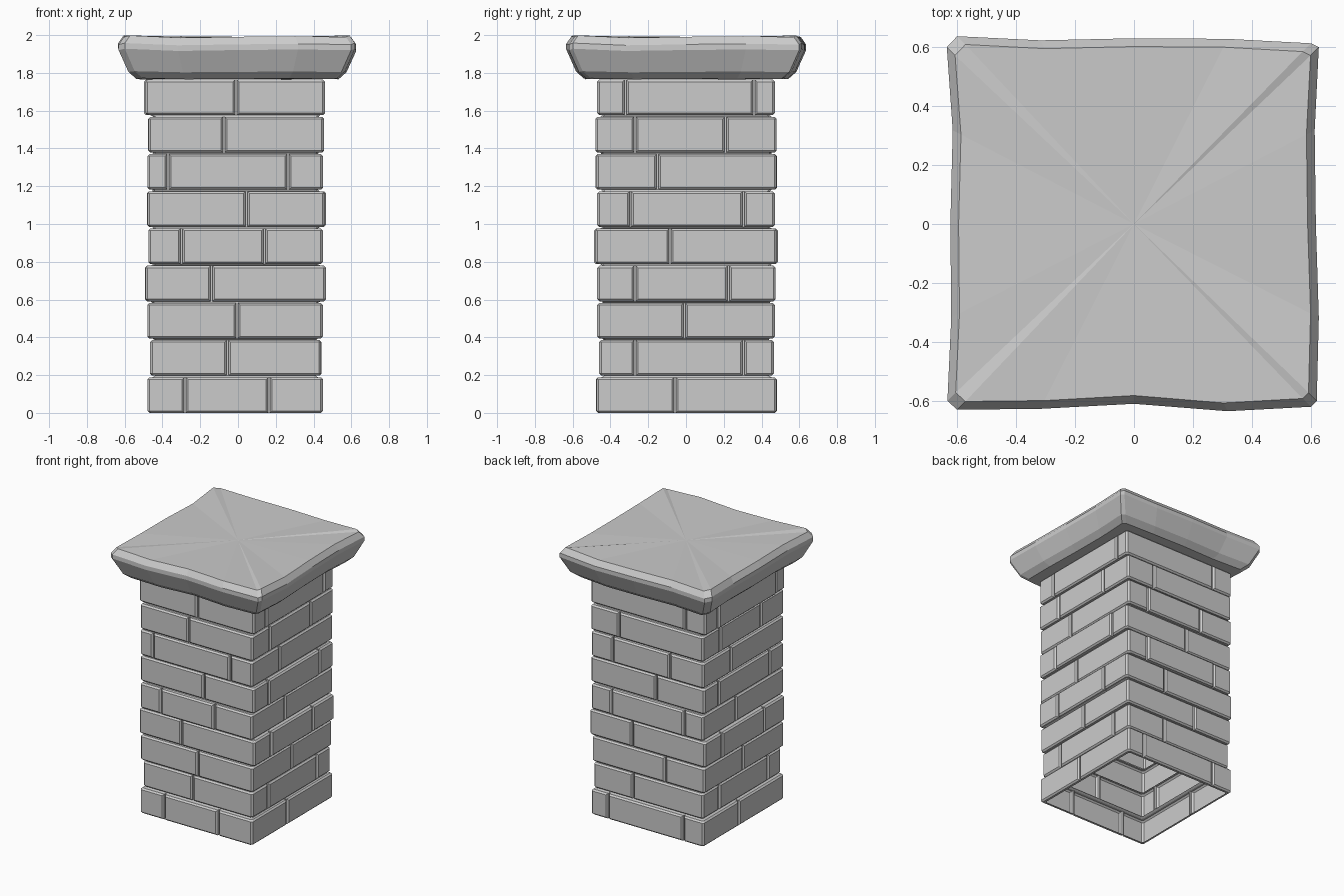
import bpy, bmesh, random

if "Cube" in bpy.data.objects:
    bpy.data.objects.remove(bpy.data.objects["Cube"])
random.seed(4)

PITCH, HEIGHT = 0.197, 0.188     # course spacing and brick height
GAP, BEVEL, DEPTH = 0.005, 0.011, 0.027
CHAMFER = 0.012

# per course: x range, y range, then joints on front, right, back and left
COURSES = [
    ((-.48, .45), (-.475, .48), (-.28, .165), (-.058,), (.31, -.31), (.058,)),
    ((-.465, .44), (-.46, .465), (-.055,), (-.27, .305), (.115,), (.27, -.305)),
    ((-.48, .45), (-.47, .47), (-.005,), (-.008,), (-.155,), (.008,)),
    ((-.49, .465), (-.47, .475), (-.14,), (-.27, .225), (.115,), (.27, -.225)),
    ((-.475, .45), (-.48, .48), (-.30, .14), (-.085,), (.28, -.32), (.085,)),
    ((-.48, .46), (-.47, .47), (.045,), (-.295, .305), (-.08,), (.295, -.305)),
    ((-.48, .45), (-.475, .48), (-.37, .265), (-.15,), (.27, -.20), (.15,)),
    ((-.475, .455), (-.48, .48), (-.075,), (-.27, .21), (.22,), (.27, -.21)),
    ((-.49, .46), (-.47, .47), (-.01,), (-.32, .36), (-.32,), (.32, -.36)),
]
DIR = (1, 1, -1, -1)             # walking direction along each side


def finish(bm, name):
    bmesh.ops.recalc_face_normals(bm, faces=bm.faces) if name == "cap_stone" else None
    me = bpy.data.meshes.new(name)
    bm.to_mesh(me)
    bm.free()
    ob = bpy.data.objects.new(name, me)
    bpy.context.collection.objects.link(ob)
    return ob


def bridge(bm, a, b):
    n = len(a)
    for i in range(n):
        bm.faces.new((a[i], a[(i + 1) % n], b[(i + 1) % n], b[i]))


def side_point(ext, s, t, d):
    (x0, x1), (y0, y1) = ext
    return ((t, y0 + d), (x1 - d, t), (t, y1 - d), (x0 + d, t))[s]


def corner(ext, s, d):
    """Chamfered corner at the end of side s, pushed in by d."""
    (x0, x1), (y0, y1) = ext
    n = (s + 1) % 4
    end = (x1, y1, x0, y0)[s]
    start = (y0, x1, y1, x0)[n] if n in (1, 3) else (x0, y0, x1, y1)[n]
    start = (x0, y0, x1, y1)[n]
    c = d + CHAMFER
    return [side_point(ext, s, end - DIR[s] * c, d),
            side_point(ext, n, start + DIR[n] * c, d)]


def brick(bm, ext, a, b, z0, z1):
    """Bevelled open-backed brick between joints a and b, wrapping a corner if needed."""
    (s, ta), (e, tb) = a, b
    out = random.uniform(0, .008) if s == e else 0
    rings, n = [], 0
    for d, inset in ((DEPTH + out, 0), (BEVEL, 0), (0, BEVEL)):
        d -= out
        k = GAP + inset
        path = [side_point(ext, s, ta + DIR[s] * k, d)]
        if s != e:
            path += corner(ext, s, d)
        path.append(side_point(ext, e, tb - DIR[e] * k, d))
        n = len(path)
        rings.append([bm.verts.new((*p, z0 + inset)) for p in path] +
                     [bm.verts.new((*p, z1 - inset)) for p in reversed(path)])
    bridge(bm, rings[0], rings[1])
    bridge(bm, rings[1], rings[2])
    f = rings[2]
    for i in range(n - 1):
        bm.faces.new((f[i], f[i + 1], f[-2 - i], f[-1 - i]))


def square_ring(bm, ext, z):
    return [bm.verts.new((*p, z)) for s in range(4) for p in corner(ext, s, DEPTH)]


# brick courses with mortar strips in the joints
for i, (xr, yr, *sides) in enumerate(COURSES):
    bm = bmesh.new()
    ext, z0 = (xr, yr), PITCH * i
    z1 = z0 + HEIGHT
    joints = [(s, t) for s in range(4) for t in sides[s]]
    for j, a in enumerate(joints):
        brick(bm, ext, a, joints[(j + 1) % len(joints)], z0, z1)
        s, t = a
        p = side_point(ext, s, t - DIR[s] * GAP, DEPTH)
        q = side_point(ext, s, t + DIR[s] * GAP, DEPTH)
        bm.faces.new([bm.verts.new(v) for v in
                      ((*p, z0), (*q, z0), (*q, z1), (*p, z1))])
    if i + 1 < len(COURSES):
        bridge(bm, square_ring(bm, ext, z1),
               square_ring(bm, COURSES[i + 1][:2], PITCH * (i + 1)))
    finish(bm, f"brick_course_{i + 1}")

# cap stone: stacked square rings with uneven edges
WAVE = ((.005, .008, .025, .0, .015), (.015, .008, .018, .022, .008),
        (.022, .007, .005, .012, -.002), (.0, .02, .012, .015, .002))
LIFT = (.008, -.004, .001, .004, .0)
PROFILE = ((.540, 1.768), (.582, 1.805), (.634, 1.92), (.634, 1.95), (.606, 1.99))
bm = bmesh.new()
rings = []
for h, z in PROFILE:
    ring = []
    box = ((-h, h), (-h, h))
    for s in range(4):
        for j, f in enumerate((-1, -.5, 0, .5, 1)):
            t = DIR[s] * f * (h - .035 if abs(f) == 1 else h)
            p = side_point(box, s, t, WAVE[s][j])
            ring.append(bm.verts.new((*p, z + LIFT[j] * (1 if z > 1.9 else .5))))
    rings.append(ring)
for a, b in zip(rings, rings[1:]):
    bridge(bm, a, b)
bm.faces.new(rings[0][::-1])
mid = bm.verts.new((0, 0, 1.985))
top = rings[-1]
for i in range(len(top)):
    bm.faces.new((top[i], top[(i + 1) % len(top)], mid))
finish(bm, "cap_stone")
